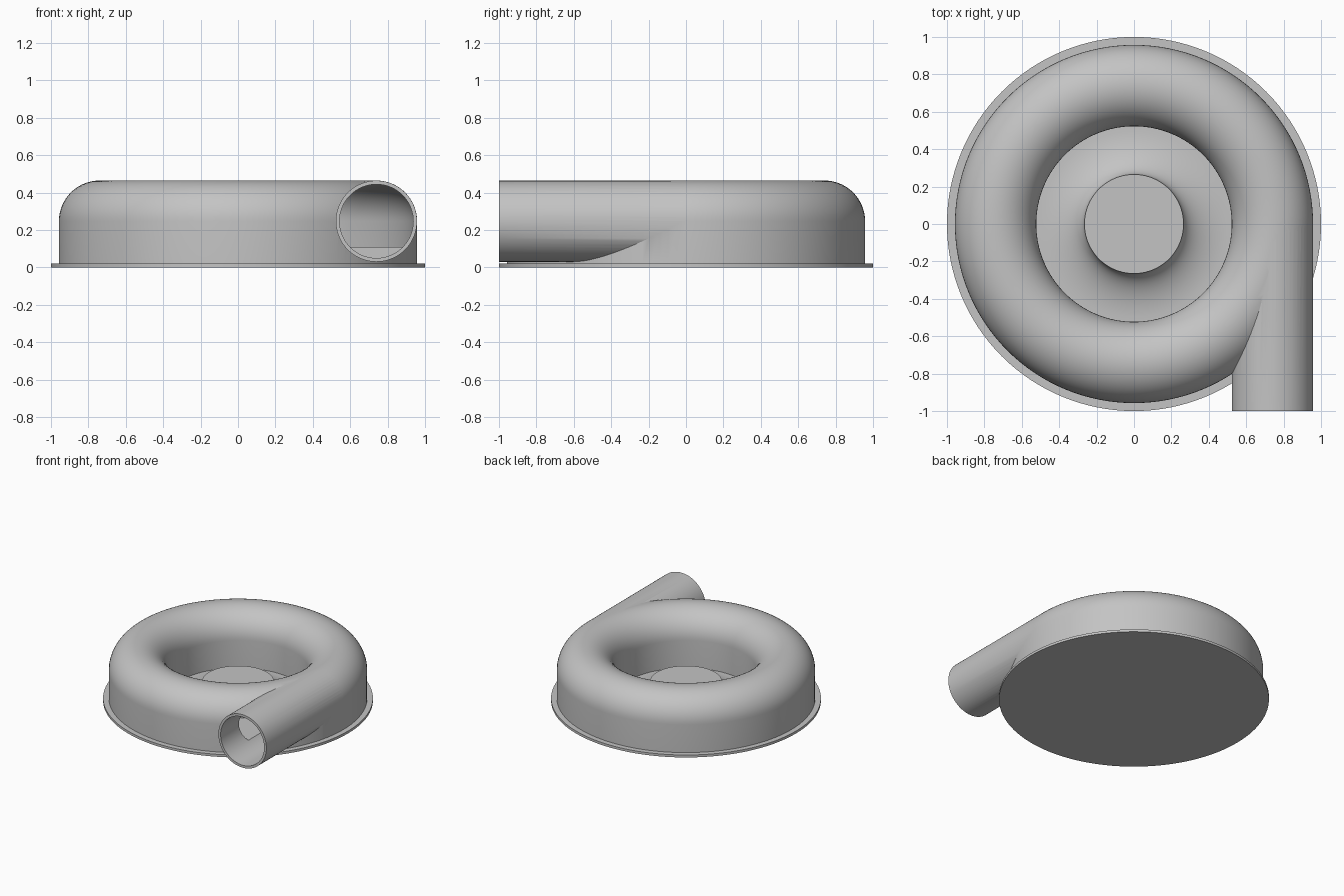
import bpy, bmesh, math
from mathutils import Matrix

cube = bpy.data.objects.get("Cube")
if cube:
    bpy.data.objects.remove(cube)

grey = bpy.data.materials.new("housing grey")
grey.use_nodes = True
colour = (0.55, 0.55, 0.55, 1)
grey.diffuse_color = colour
grey.node_tree.nodes["Principled BSDF"].inputs["Base Color"].default_value = colour

RING, MID = 0.74, 0.2475      # duct centre radius and height
OUTER, INNER = 0.2175, 0.198  # duct outside and bore radii
FLOOR = 0.02
SEGMENTS = 128


def finish(name, bm):
    bmesh.ops.remove_doubles(bm, verts=bm.verts, dist=0.00001)
    bmesh.ops.recalc_face_normals(bm, faces=bm.faces)
    mesh = bpy.data.meshes.new(name)
    bm.to_mesh(mesh)
    bm.free()
    mesh.materials.append(grey)
    obj = bpy.data.objects.new(name, mesh)
    bpy.context.collection.objects.link(obj)
    return obj


def revolve(name, profile, closed=False):
    bm = bmesh.new()
    verts = [bm.verts.new((r, 0, z)) for r, z in profile]
    edges = [bm.edges.new(pair) for pair in zip(verts, verts[1:])]
    if closed:
        edges.append(bm.edges.new((verts[-1], verts[0])))
    bmesh.ops.spin(bm, geom=verts + edges, cent=(0, 0, 0), axis=(0, 0, 1),
                   angle=math.tau, steps=SEGMENTS, use_merge=True)
    return finish(name, bm)


def arch(radius, bottom, steps=28):
    """Upside-down U section of the scroll."""
    arc = [(RING + radius * math.cos(a), MID + radius * math.sin(a))
           for a in (math.pi * i / steps for i in range(steps + 1))]
    return [(RING + radius, bottom)] + arc + [(RING - radius, bottom)]


def pipe(name, radius, front):
    bm = bmesh.new()
    place = Matrix.Translation((RING, front / 2, MID)) @ Matrix.Rotation(math.pi / 2, 4, "X")
    bmesh.ops.create_cone(bm, cap_ends=True, segments=72, radius1=radius,
                          radius2=radius, depth=abs(front), matrix=place)
    return finish(name, bm)


def smooth(obj):
    bpy.ops.object.select_all(action="DESELECT")
    obj.select_set(True)
    bpy.context.view_layer.objects.active = obj
    bpy.ops.object.shade_smooth_by_angle(angle=math.radians(30))


def combine(target, tool, operation):
    mod = target.modifiers.new(operation.lower(), "BOOLEAN")
    mod.operation, mod.solver, mod.object = operation, "EXACT", tool
    tool.hide_render = True
    bpy.context.view_layer.objects.active = target
    bpy.ops.object.modifier_apply(modifier=mod.name)
    bpy.data.objects.remove(tool)


# Ring-shaped scroll with a straight outlet, hollowed through
scroll = revolve("scroll_housing", arch(OUTER, FLOOR), closed=True)
combine(scroll, pipe("outlet_pipe", OUTER - 0.0005, -1.0), "UNION")
combine(scroll, revolve("scroll_cavity", arch(INNER, 0.11), closed=True), "DIFFERENCE")
combine(scroll, pipe("outlet_bore", INNER - 0.001, -1.1), "DIFFERENCE")
smooth(scroll)

# Base flange
smooth(revolve("base_flange", [(0, 0), (1, 0), (1, FLOOR), (0, FLOOR)]))

# Central hub flaring down to the floor
HUB, TOP, FOOT = 0.265, 0.16, 0.52
flare = [(FOOT - (FOOT - HUB) * math.cos(a), TOP - (TOP - FLOOR - 0.003) * math.sin(a))
         for a in (math.pi / 2 * i / 16 for i in range(17))]
smooth(revolve("hub", [(0, TOP)] + flare + [(FOOT, FLOOR), (0, FLOOR)]))
